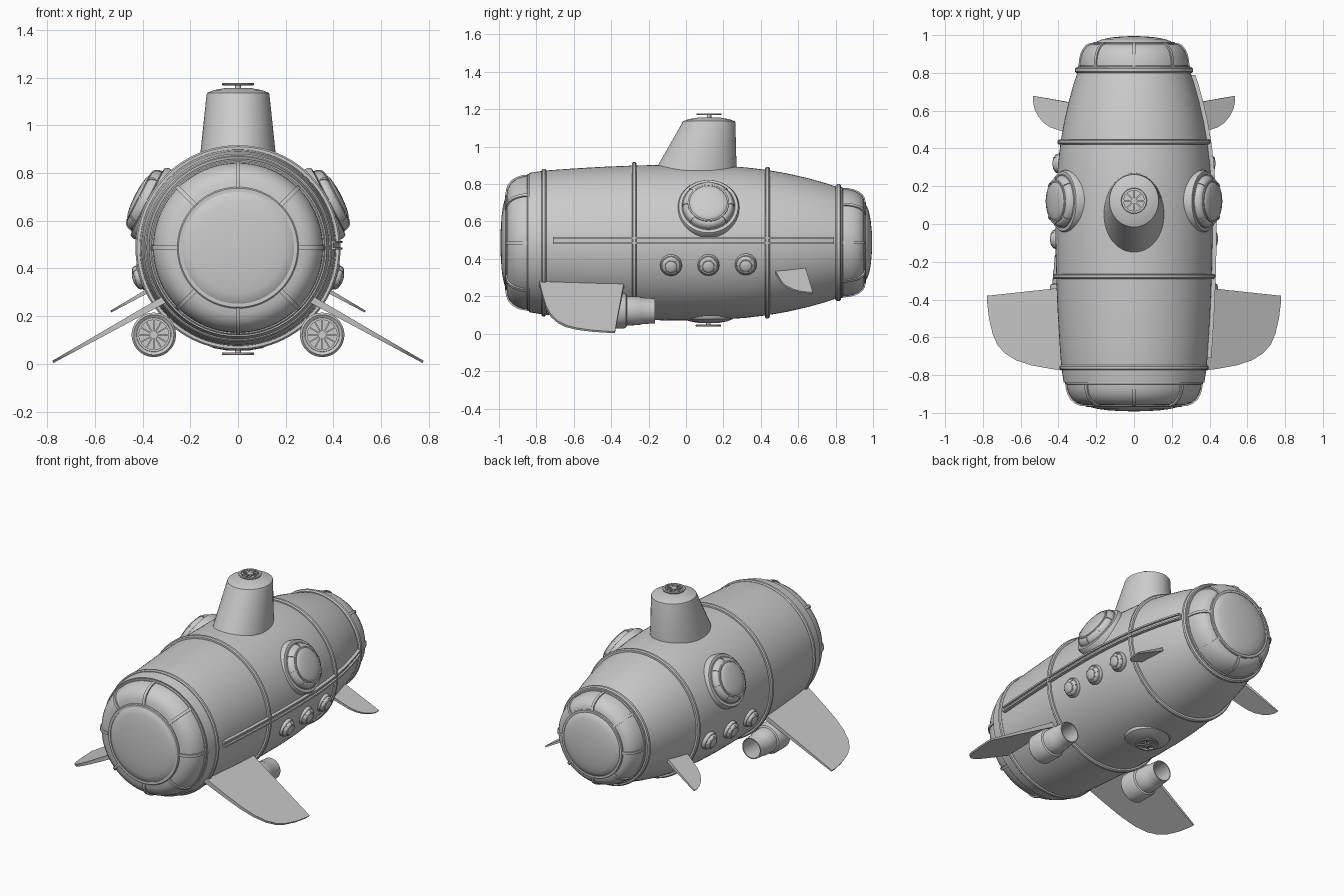
import bpy, bmesh
from math import sin, cos, pi, radians
from mathutils import Matrix, Vector

if "Cube" in bpy.data.objects:
    bpy.data.objects.remove(bpy.data.objects["Cube"])

ZC = 0.487  # height of the hull axis


def place(loc, d):
    """Matrix putting local +z along direction d at loc."""
    return Matrix.Translation(loc) @ Vector(d).to_track_quat('Z', 'Y').to_matrix().to_4x4()


def finish(bm, name):
    bmesh.ops.remove_doubles(bm, verts=bm.verts, dist=1e-5)
    bmesh.ops.recalc_face_normals(bm, faces=bm.faces)
    me = bpy.data.meshes.new(name)
    bm.to_mesh(me)
    bm.free()
    me.shade_smooth()
    me.set_sharp_from_angle(angle=radians(32))
    ob = bpy.data.objects.new(name, me)
    bpy.context.collection.objects.link(ob)
    return ob


def skin(bm, rings, closed=False, loop=True):
    """Quads between successive vertex rings."""
    pairs = list(zip(rings, rings[1:])) + ([(rings[-1], rings[0])] if closed else [])
    for a, b in pairs:
        n = len(a)
        for i in range(n if loop else n - 1):
            j = (i + 1) % n
            bm.faces.new((a[i], a[j], b[j], b[i]))


def lathe(bm, prof, M, seg=64, closed=False):
    rings = [[bm.verts.new(M @ Vector((max(r, 1e-4) * cos(2 * pi * i / seg),
                                       max(r, 1e-4) * sin(2 * pi * i / seg), h)))
              for i in range(seg)] for r, h in prof]
    skin(bm, rings, closed)
    for ring, (r, h) in zip(rings, prof):
        if r == 0:
            bm.faces.new(ring)


def band(bm, r0, r1, h0, h1, M, seg=64):
    """Ring with softly chamfered outer edges."""
    c = min(r1 - r0, h1 - h0) * 0.25
    lathe(bm, [(r0, h0), (r1 - c, h0), (r1, h0 + c), (r1, h1 - c), (r1 - c, h1), (r0, h1)], M, seg, True)


def box(bm, lo, hi, M):
    S = Matrix.Diagonal([b - a for a, b in zip(lo, hi)] + [1])
    T = Matrix.Translation([(a + b) / 2 for a, b in zip(lo, hi)])
    bmesh.ops.create_cube(bm, size=1, matrix=M @ T @ S)


def sweep_bar(bm, pts, half, M):
    """Bar of width 2*half running along paired inner/outer (x, z) points."""
    rings = [[bm.verts.new(M @ Vector((x, s * half, z)))
              for (x, z), s in ((a, -1), (b, -1), (b, 1), (a, 1))] for a, b in pts]
    skin(bm, rings)
    bm.faces.new(rings[0])
    bm.faces.new(rings[-1])


def window_dome(name, M, R, r_in, h1, h2, w, seg=64):
    """Domed glass with a frame of eight ribs and two rings."""
    side = [(r_in + (R - r_in) * cos(k * pi / 12) ** 0.8 if k < 6 else r_in,
             h1 * sin(k * pi / 12)) for k in range(7)]
    cap = [(r_in * cos(k * pi / 10), h1 + (h2 - h1) * sin(k * pi / 10)) for k in range(1, 5)]
    glass = bmesh.new()
    lathe(glass, side + cap + [(0, h2)], M, seg)
    finish(glass, name + "_glass")
    fr = bmesh.new()
    t = w * 0.5
    pts = [((r - t, h - t), (r + t * 0.7, h + t * 0.7)) for r, h in side]
    for k in range(8):
        sweep_bar(fr, pts, w / 2, M @ Matrix.Rotation(k * pi / 4, 4, 'Z'))
    band(fr, r_in - w * 0.3, r_in + w * 0.8, h1 - w * 0.7, h1 + w * 0.5, M, seg)
    band(fr, R - w, R + w * 0.5, -w * 0.5, w * 0.6, M, seg)
    finish(fr, name + "_frame")


def wheel(bm, M, R, n, rim, hub, t):
    band(bm, R - rim, R, -t, t, M, 40)
    lathe(bm, [(0, -t), (hub, -t), (hub, t), (0, t)], M, 20)
    for k in range(n):
        box(bm, (hub * 0.8, -rim * 0.25, -t * 0.7), (R - rim * 0.5, rim * 0.25, t * 0.7),
            M @ Matrix.Rotation(2 * pi * k / n, 4, 'Z'))


# Hull
HULL = [(-.84, .372), (-.76, .385), (-.62, .395), (-.45, .405), (-.28, .412), (-.1, .416), (.06, .416),
        (.2, .411), (.32, .402), (.43, .389), (.54, .37), (.65, .345), (.74, .32), (.83, .29)]


def hull_r(y):
    for (a, ra), (b, rb) in zip(HULL, HULL[1:]):
        if y <= b:
            return ra + (rb - ra) * (y - a) / (b - a)
    return HULL[-1][1]


AX = place((0, 0, ZC), (0, 1, 0))
bm = bmesh.new()
lathe(bm, [(.33, -.835)] + [(r, y) for y, r in HULL] + [(.26, .83)], AX, 96)
finish(bm, "hull")

# Hull bands
bm = bmesh.new()
for y, r, w in ((-.76, .394, .026), (-.277, .43, .026), (.435, .405, .026), (.815, .313, .03)):
    band(bm, r - .05, r, y - w / 2, y + w / 2, AX, 96)
finish(bm, "hull_bands")

# Bow and stern window domes
window_dome("bow_window", place((0, -.84, ZC), (0, -1, 0)), .357, .24, .12, .152, .018, 80)
window_dome("stern_window", place((0, .83, ZC), (0, 1, 0)), .288, .205, .125, .165, .016, 80)

# Side rail (right side only): backing strip and two raised rails
bm = bmesh.new()
ys = [-.71 + 1.5 * i / 30 for i in range(31)]
for z, half, t in ((.497, .014, .009), (.484, .005, .021), (.511, .005, .021)):
    # local x -> world x, local z -> world y, local y -> world z
    M = Matrix(((1, 0, 0, 0), (0, 0, 1, 0), (0, 1, 0, z), (0, 0, 0, 1)))
    sweep_bar(bm, [((hull_r(y) - .03, y), (hull_r(y) + t, y)) for y in ys], half, M)
finish(bm, "side_rail")

# Conning tower: loft of ellipses (centre y, rx, ry, z)
bm = bmesh.new()
N = 64
rings = [[bm.verts.new((rx * cos(2 * pi * i / N), cy + ry * sin(2 * pi * i / N), z)) for i in range(N)]
         for cy, rx, ry, z in ((.038, .164, .232, .82), (.06, .156, .21, .9), (.122, .132, .142, 1.128),
                               (.123, .13, .139, 1.136), (.123, .1, .105, 1.148), (.123, .05, .05, 1.157))]
skin(bm, rings)
bm.faces.new(rings[-1])
finish(bm, "conning_tower")

# Hatches with hand wheels
bm = bmesh.new()
M = place((0, .123, 1.173), (0, 0, 1))
wheel(bm, M, .068, 8, .014, .018, .005)
lathe(bm, [(.012, -.025), (.012, 0)], M, 16)
finish(bm, "top_hatch_wheel")
bm = bmesh.new()
M = place((0, .12, .1), (0, 0, -1))
lathe(bm, [(.12, -.06), (.135, .01), (.13, .022), (.1, .034), (.05, .043), (0, .044)], M)
finish(bm, "bottom_hatch")
bm = bmesh.new()
M = place((0, .12, .043), (0, 0, -1))
wheel(bm, M, .068, 8, .014, .018, .005)
lathe(bm, [(.012, -.025), (.012, 0)], M, 16)
finish(bm, "bottom_hatch_wheel")


def fin(name, outline, z0, t_root, t_tip, s):
    """Tapered plate sloping down and outwards."""
    x0, x1 = min(p[0] for p in outline), max(p[0] for p in outline)
    bm = bmesh.new()
    rings = []
    for side in (1, -1):
        ring = []
        for x, y in outline:
            t = side * (t_root + (t_tip - t_root) * (x - x0) / (x1 - x0))
            ring.append(bm.verts.new((s * (x + t * .49), y, z0 - .56 * x + t * .87)))
        rings.append(ring)
    skin(bm, rings)
    for r in rings:
        bm.faces.new(r)
    finish(bm, name)


FRONT_FIN = [(.27, -.325), (.4, -.34), (.776, -.38), (.776, -.41), (.765, -.5), (.745, -.585), (.72, -.64),
             (.68, -.685), (.62, -.722), (.54, -.748), (.44, -.766), (.27, -.79)]
REAR_FIN = [(.27, .63), (.4, .655), (.533, .678), (.533, .65), (.525, .61), (.505, .57), (.475, .535),
            (.44, .512), (.39, .495), (.27, .455)]

for s, side in ((1, "right"), (-1, "left")):
    # Fins
    fin(side + "_front_fin", FRONT_FIN, .443, .016, .005, s)
    fin(side + "_rear_fin", REAR_FIN, .518, .012, .004, s)

    # Large round window, tilted upwards
    n = Vector((s * .89, 0, .456))
    M = place(Vector((0, .12, ZC)) + n * .36, n)
    bm = bmesh.new()
    lathe(bm, [(.165, -.03), (.165, .052), (.158, .065), (.14, .068), (.12, .06)], M)
    finish(bm, side + "_large_window_flange")
    window_dome(side + "_large_window", place(Vector((0, .12, ZC)) + n * .425, n), .138, .104, .04, .06, .009)

    # Row of small portholes
    n = Vector((s * .958, 0, -.288))
    for i, y in enumerate((-.08, .12, .32)):
        c = Vector((0, y, ZC)) + n * (hull_r(y) - .005)
        bm = bmesh.new()
        lathe(bm, [(.058, -.03), (.058, .014), (.054, .02), (.04, .022)], place(c, n), 40)
        finish(bm, f"{side}_porthole_rim_{i + 1}")
        window_dome(f"{side}_porthole_{i + 1}", place(c + n * .016, n), .05, .032, .024, .034, .005, 40)

    # Thruster: open duct with a fan
    M = place((s * .353, 0, .122), (0, 1, 0))
    bm = bmesh.new()
    lathe(bm, [(.072, -.43), (.084, -.438), (.093, -.428), (.093, -.33), (.088, -.32), (.078, -.315),
               (.076, -.25), (.072, -.243), (.066, -.165), (.06, -.165), (.064, -.3), (.072, -.34)],
          M, 48, True)
    finish(bm, side + "_thruster_duct")
    bm = bmesh.new()
    wheel(bm, place((s * .353, -.42, .122), (0, 1, 0)), .074, 12, .012, .016, .006)
    lathe(bm, [(.068, -.33), (0, -.33)], M, 48)
    finish(bm, side + "_thruster_fan")
